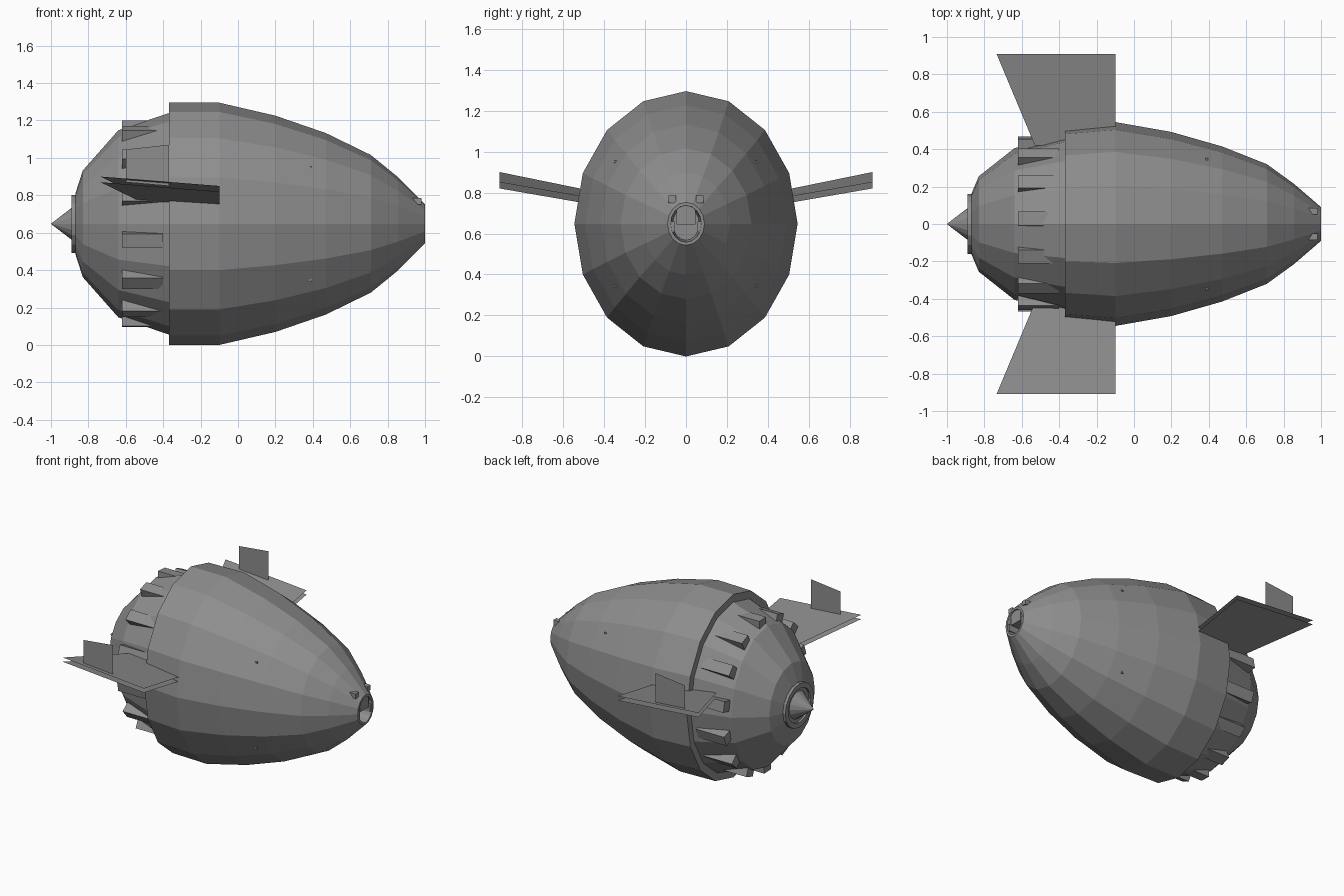
import bpy, bmesh, math
from mathutils import Matrix, Vector

cube = bpy.data.objects.get("Cube")
if cube:
    bpy.data.objects.remove(cube, do_unlink=True)

MID = 0.6475  # height of the hull axis

grey = bpy.data.materials.new("hull grey")
grey.use_nodes = True
colour = (0.27, 0.27, 0.27, 1)
grey.diffuse_color = colour
grey.node_tree.nodes["Principled BSDF"].inputs["Base Color"].default_value = colour


def finish(name, bm, solid=True):
    if solid:
        bmesh.ops.recalc_face_normals(bm, faces=bm.faces)
    mesh = bpy.data.meshes.new(name)
    bm.to_mesh(mesh)
    bm.free()
    mesh.materials.append(grey)
    obj = bpy.data.objects.new(name, mesh)
    bpy.context.collection.objects.link(obj)
    return obj


def loft(name, rings, sides=16):
    """Skin elliptical rings (x, half width, half height) along the hull axis."""
    bm = bmesh.new()
    loops = []
    for x, ry, rz in rings:
        angles = [math.tau * i / sides for i in range(sides)]
        loops.append([bm.verts.new((x, ry * math.sin(a), MID + rz * math.cos(a)))
                      for a in angles])
    for a, b in zip(loops, loops[1:]):
        for i in range(sides):
            j = (i + 1) % sides
            bm.faces.new((a[i], a[j], b[j], b[i]))
    bm.faces.new(loops[0])
    bm.faces.new(loops[-1])
    return finish(name, bm)


def box(name, centre, size, roll=0):
    bm = bmesh.new()
    bmesh.ops.create_cube(bm, size=1, matrix=Matrix.Translation(centre)
                          @ Matrix.Rotation(roll, 4, 'X')
                          @ Matrix.Diagonal((*size, 1)))
    return finish(name, bm)


def sheet(name, corners):
    bm = bmesh.new()
    bm.faces.new([bm.verts.new(c) for c in corners])
    return finish(name, bm, solid=False)


# Hull: stepped rear, long tapering front and hollow nose
loft("hull", [
    (-0.87, 0.16, 0.16), (-0.83, 0.255, 0.285), (-0.64, 0.405, 0.5),
    (-0.37, 0.475, 0.592), (-0.37, 0.52, 0.6475), (-0.1, 0.545, 0.6475),
    (0.2, 0.492, 0.578), (0.47, 0.415, 0.485), (0.71, 0.32, 0.368),
    (0.855, 0.215, 0.25), (1, 0.09, 0.105), (1, 0.075, 0.09), (0.9, 0.065, 0.08)])

# Tail collar with a pointed exhaust cone
loft("tail_collar", [
    (-0.86, 0.16, 0.155), (-0.89, 0.16, 0.155),
    (-0.89, 0.125, 0.12), (-0.875, 0.125, 0.12)])
loft("tail_cone", [(-0.87, 0.1, 0.1), (-1, 0.0005, 0.0005)])

# Ring of blocks half sunk into the rear hull
COUNT = 14
for i in range(COUNT):
    a = math.radians(3.5) + math.tau * i / COUNT
    y, z = 0.425 * math.sin(a), 0.508 * math.cos(a)
    box(f"rear_block_{i + 1}", (-0.51, y, MID + z), (0.22, 0.075, 0.085),
        -math.atan2(y, z))

for side, label in ((1, "back"), (-1, "front")):
    # Wing made of two thin parallel sheets
    for layer, lift in (("upper", 0.03), ("lower", 0)):
        sheet(f"{label}_wing_{layer}", [
            (-0.1, side * 0.42, 0.735 + lift), (-0.1, side * 0.91, 0.82 + lift),
            (-0.735, side * 0.91, 0.87 + lift), (-0.53, side * 0.42, 0.77 + lift)])

    # Upright fin near the wing tip
    sheet(f"{label}_wing_fin", [
        (-0.6, side * 0.87, 0.87), (-0.37, side * 0.87, 0.85),
        (-0.37, side * 0.87, 1.07), (-0.6, side * 0.87, 1.045)])

    # Nose blisters and side lugs
    box(f"{label}_nose_blister", (0.955, side * 0.067, MID + 0.12),
        (0.05, 0.035, 0.035))
    box(f"{label}_nose_lug", (0.95, side * 0.068, MID - 0.015),
        (0.09, 0.025, 0.05))

    # Tiny studs on the front hull
    for up in (1, -1):
        box(f"{label}_stud_{'top' if up > 0 else 'bottom'}",
            (0.388, side * 0.346, MID + up * 0.302), (0.014, 0.012, 0.012))

# Block inside the nose opening
box("nose_block", (0.945, 0, MID + 0.045), (0.09, 0.095, 0.095))
